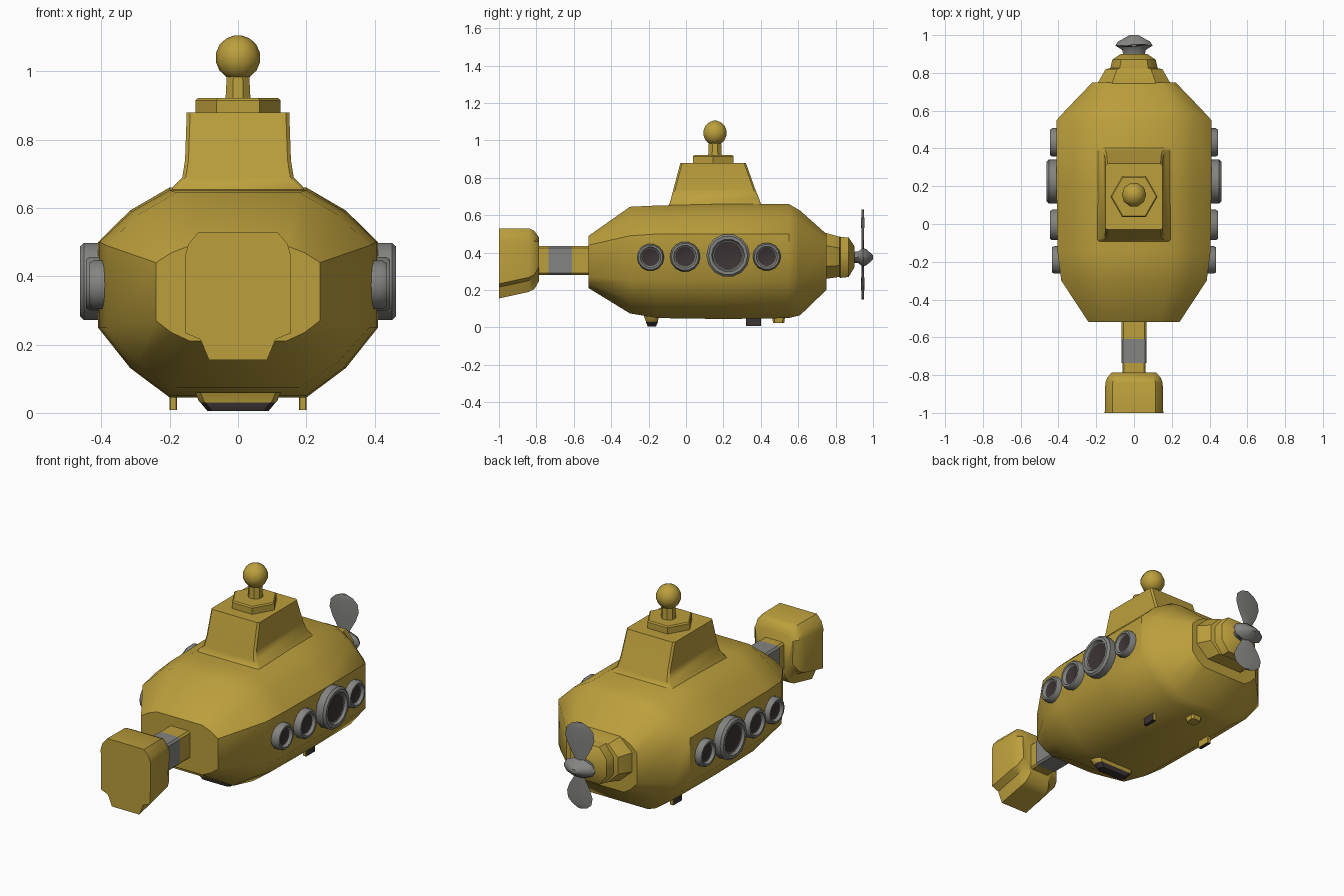
import bpy, bmesh, math
from mathutils import Vector

if "Cube" in bpy.data.objects:
    bpy.data.objects.remove(bpy.data.objects["Cube"])


def mat(name, rgb):
    m = bpy.data.materials.new(name)
    m.diffuse_color = (*rgb, 1)
    m.use_nodes = True
    m.node_tree.nodes["Principled BSDF"].inputs["Base Color"].default_value = m.diffuse_color
    return m


YELLOW = mat("mustard_yellow", (0.50, 0.345, 0.045))
GREY = mat("mid_grey", (0.23, 0.23, 0.22))
DARK = mat("dark_brown_grey", (0.045, 0.034, 0.034))


def loft(name, rings, mats=(YELLOW,), angle=40, rule=None):
    """Skin a list of equal-length point rings and cap both ends."""
    bm = bmesh.new()
    vr = [[bm.verts.new(p) for p in r] for r in rings]
    n = len(vr[0])
    for a, b in zip(vr, vr[1:]):
        for i in range(n):
            j = (i + 1) % n
            bm.faces.new((a[i], a[j], b[j], b[i]))
    bm.faces.new(vr[0][::-1])
    bm.faces.new(vr[-1])
    bmesh.ops.recalc_face_normals(bm, faces=bm.faces)
    if rule:
        for f in bm.faces:
            f.normal_update()
            f.material_index = rule(f)
    me = bpy.data.meshes.new(name)
    bm.to_mesh(me)
    bm.free()
    ob = bpy.data.objects.new(name, me)
    bpy.context.collection.objects.link(ob)
    for m in mats:
        me.materials.append(m)
    bpy.ops.object.select_all(action='DESELECT')
    ob.select_set(True)
    bpy.context.view_layer.objects.active = ob
    bpy.ops.object.shade_smooth_by_angle(angle=math.radians(angle))
    return ob


def both(half):
    """Mirror right-hand (x, z) points, listed bottom to top, into a closed outline."""
    return half + [(-x, z) for x, z in reversed(half)]


def section(y, half):
    return [(x, y, z) for x, z in both(half)]


def barrel(y, wide, flat, z0, z1, z2, z3):
    """Hull cross-section with bulging shoulders."""
    m = flat + (wide - flat) * 0.55
    return section(y, [(flat, z0), (m, z0 + (z1 - z0) * 0.42), (wide, z1),
                       (wide, z2), (m, z3 - (z3 - z2) * 0.42), (flat, z3)])


def rect(z, x, y0, y1, c=0.01):
    return [(x, y0 + c, z), (x, y1 - c, z), (x - c, y1, z), (c - x, y1, z),
            (-x, y1 - c, z), (-x, y0 + c, z), (c - x, y0, z), (x - c, y0, z)]


def circle(n, r, phase=0.0):
    return [(r * math.cos(phase + 2 * math.pi * i / n),
             r * math.sin(phase + 2 * math.pi * i / n)) for i in range(n)]


# Hull
loft("hull", [
    barrel(-0.52, 0.24, 0.14, 0.21, 0.27, 0.44, 0.49),
    barrel(-0.30, 0.385, 0.18, 0.075, 0.25, 0.49, 0.645),
    barrel(-0.15, 0.405, 0.20, 0.05, 0.25, 0.50, 0.652),
    barrel(0.20, 0.41, 0.20, 0.045, 0.25, 0.50, 0.66),
    barrel(0.55, 0.41, 0.20, 0.05, 0.25, 0.50, 0.66),
    barrel(0.61, 0.355, 0.19, 0.065, 0.25, 0.49, 0.625),
    barrel(0.75, 0.22, 0.14, 0.20, 0.27, 0.44, 0.50)])

# Nose block and the neck that carries it
def nose(y, k, top, low):
    return section(y, [(0.085 * k, low), (0.11 * k, low + 0.06), (0.153 * k, low + 0.078),
                       (0.155 * k, 0.46), (0.145 * k, top - 0.035), (0.115 * k, top)])

loft("nose_block", [nose(-1.0, 1, 0.53, 0.155), nose(-0.84, 0.98, 0.53, 0.19),
                    nose(-0.81, 0.9, 0.515, 0.205), nose(-0.785, 0.75, 0.48, 0.25)])


def neck(name, y0, y1, w, m):
    half = [(w - 0.01, 0.28), (w, 0.29), (w, 0.425), (w - 0.01, 0.435)]
    loft(name, [section(y0, half), section(y1, half)], (m,))

neck("neck_front", -0.80, -0.735, 0.062, YELLOW)
neck("neck_band", -0.735, -0.61, 0.067, GREY)
neck("neck_rear", -0.61, -0.51, 0.065, YELLOW)

# Stepped tail cone
def tail(y, w, z0, z1):
    c = (z1 - z0) * 0.28
    return section(y, [(w * 0.6, z0), (w, z0 + c), (w, z1 - c), (w * 0.6, z1)])

loft("tail_cone", [tail(0.72, 0.20, 0.255, 0.505), tail(0.75, 0.19, 0.26, 0.505),
                   tail(0.82, 0.15, 0.27, 0.485), tail(0.825, 0.125, 0.265, 0.485),
                   tail(0.87, 0.115, 0.27, 0.48), tail(0.90, 0.07, 0.32, 0.435)])

# Propeller hub and two slightly twisted paddle blades
loft("propeller_hub", [[(x * 1.9, y, 0.375 + z) for x, z in circle(10, r)]
                       for y, r in ((0.88, 0.03), (0.92, 0.032), (0.945, 0.052),
                                    (0.965, 0.045), (1.0, 0.012))], (GREY,))
BLADE = [(0.0, 0.02), (0.06, 0.035), (0.12, 0.068), (0.17, 0.085), (0.215, 0.078),
         (0.242, 0.05), (0.255, 0.018)]
for name, s, k in (("upper_blade", 1, 1.0), ("lower_blade", -1, 0.88)):
    rings = []
    for d, w in BLADE:
        z = 0.375 + s * d * k
        lean = 0.1 * s
        rings.append([(w, 0.945 + w * lean, z), (0, 0.953, z),
                      (-w, 0.945 - w * lean, z), (0, 0.937, z)])
    loft(name, rings, (GREY,), 60)

# Tower with flared foot, collar, post and ball
loft("tower", [rect(0.64, 0.20, -0.10, 0.42), rect(0.662, 0.19, -0.088, 0.40),
               rect(0.69, 0.163, -0.08, 0.39), rect(0.74, 0.155, -0.067, 0.37),
               rect(0.88, 0.15, -0.03, 0.32)])
loft("tower_collar", [[(x, y + 0.145, z) for x, y in circle(6, r)]
                      for z, r in ((0.87, 0.125), (0.915, 0.125), (0.922, 0.118))])
loft("periscope_post", [[(x, y + 0.155, z) for x, y in circle(8, r, math.pi / 8)]
                        for z, r in ((0.91, 0.04), (1.0, 0.035))])
loft("periscope_ball", [[(x, y + 0.155, 1.04 - 0.066 * math.cos(t)) for x, y in
                         circle(10, 0.066 * math.sin(t))]
                        for t in [0.15 + i * (math.pi - 0.3) / 7 for i in range(8)]], angle=60)

# Portholes: rounded grey rings with recessed dark glass on both sides
PORTS = [(-0.19, 0.375, 0.073, 0.435), (-0.005, 0.378, 0.081, 0.445),
         (0.225, 0.385, 0.116, 0.463), (0.432, 0.378, 0.075, 0.445)]
for side, s in (("right", 1), ("left", -1)):
    for i, (y, z, r, out) in enumerate(PORTS, 1):
        prof = [(0.38, 1.0), (out - 0.012, 1.0), (out, 0.9), (out, 0.76),
                (out - 0.014, 0.70), (out - 0.016, 0.66)]
        loft(f"{side}_porthole_{i}",
             [[(s * x, y + a, z + b) for a, b in circle(14, r * k)] for x, k in prof],
             (GREY, DARK), 40,
             lambda f: 1 if len(f.verts) > 4 and f.normal.x * s > 0.9 else 0)

# Underside: wide front pad, two side feet and a rear stud
loft("front_pad", [rect(z, x, y0, y1, 0.015) for z, x, y0, y1 in
                   ((0.06, 0.125, -0.225, -0.145), (0.035, 0.115, -0.215, -0.15),
                    (0.03, 0.11, -0.215, -0.15), (0.006, 0.09, -0.205, -0.16))],
     (YELLOW, DARK), 40, lambda f: 1 if f.calc_center_median().z < 0.031 else 0)
for side, s in (("right", 1), ("left", -1)):
    loft(f"{side}_foot", [[(s * 0.19 + x, y, z) for x, y, z in rect(zz, 0.011, 0.32, 0.40, 0.003)]
                          for zz in (0.08, 0.008)], (YELLOW, DARK), 40,
         lambda f: 1 if f.normal.z < -0.5 or f.normal.x * s > 0.9 else 0)
loft("rear_stud", [rect(0.06, 0.035, 0.46, 0.53), rect(0.025, 0.03, 0.465, 0.525)])
